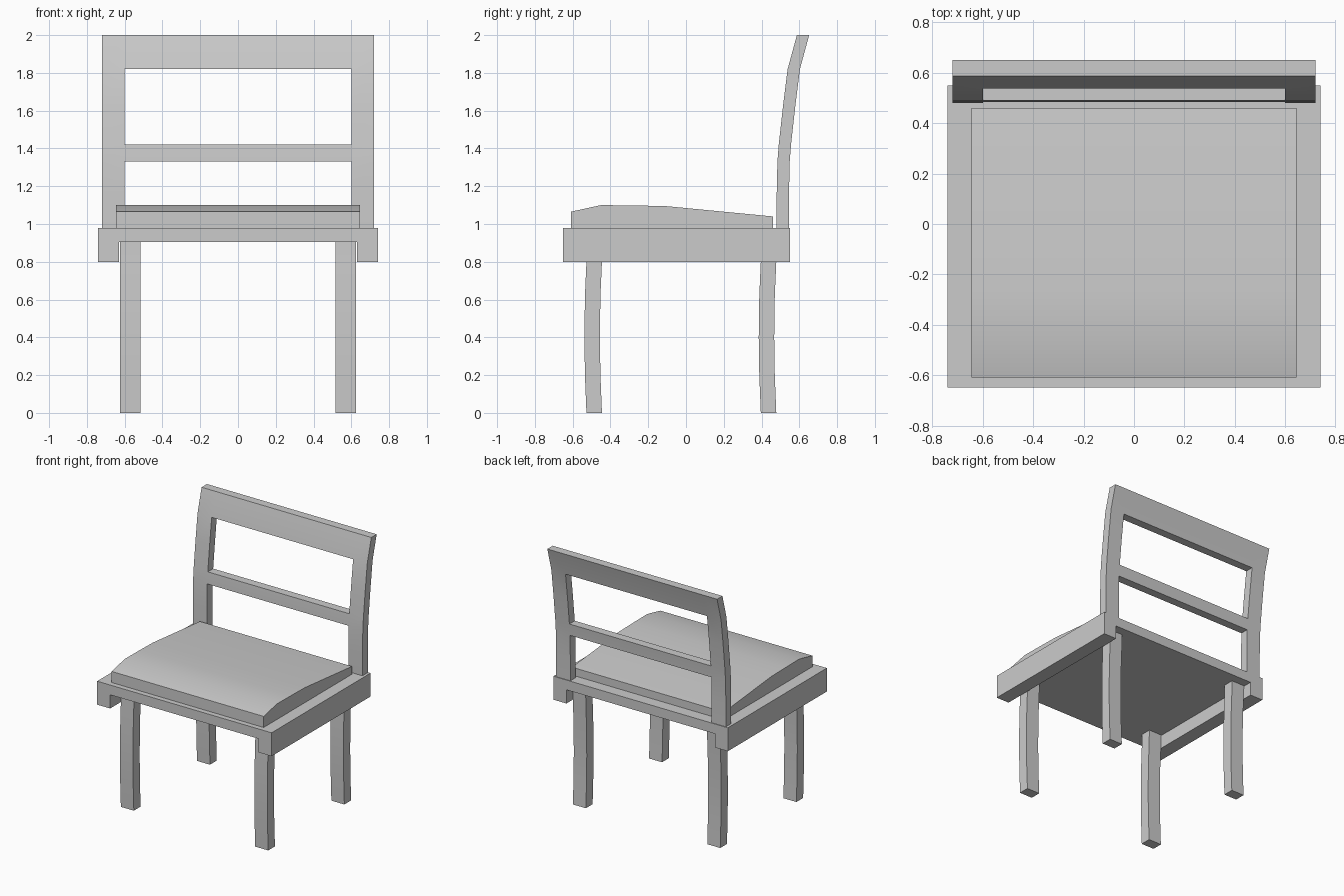
import bpy, bmesh
from mathutils import Vector

if "Cube" in bpy.data.objects:
    bpy.data.objects.remove(bpy.data.objects["Cube"])


def finish(name, bm, angle=0.5):
    """Turn a bmesh into a named object, smooth except at sharp edges."""
    bmesh.ops.recalc_face_normals(bm, faces=bm.faces[:])
    mesh = bpy.data.meshes.new(name)
    bm.to_mesh(mesh)
    bm.free()
    obj = bpy.data.objects.new(name, mesh)
    bpy.context.collection.objects.link(obj)
    bpy.ops.object.select_all(action='DESELECT')
    obj.select_set(True)
    bpy.context.view_layer.objects.active = obj
    bpy.ops.object.shade_smooth_by_angle(angle=angle)
    return obj


def push(bm, faces, offset):
    """Extrude faces into a solid along offset."""
    ret = bmesh.ops.extrude_face_region(bm, geom=faces)
    verts = [g for g in ret['geom'] if isinstance(g, bmesh.types.BMVert)]
    bmesh.ops.translate(bm, verts=verts, vec=offset)


def prism(name, points, offset):
    """Extrude a closed profile of 3D points along offset."""
    bm = bmesh.new()
    face = bm.faces.new([bm.verts.new(p) for p in points])
    push(bm, [face], Vector(offset))
    return finish(name, bm)


# Seat frame: flat board with a deeper rail down each side
half = [(0.74, 0.98), (0.74, 0.80), (0.63, 0.80), (0.63, 0.905)]
section = half + [(-x, z) for x, z in reversed(half)]
prism("seat_frame", [(x, -0.65, z) for x, z in section], (0, 1.20, 0))

# Cushion: padded side profile across the seat
pad = [(-0.61, 0.98), (-0.61, 1.065), (-0.45, 1.10), (-0.28, 1.098),
       (-0.11, 1.095), (0.46, 1.04), (0.46, 0.98)]
prism("cushion", [(-0.645, y, z) for y, z in pad], (1.29, 0, 0))

# Legs: gently bowed forward
bow = [(0.0, 0.0), (-0.008, 0.2), (-0.011, 0.4), (-0.008, 0.62), (0.0, 0.80), (0.003, 0.905)]
for place, y0 in (("front", -0.527), ("back", 0.396)):
    outline = [(y0 + dy, z) for dy, z in bow] + [(y0 + dy + 0.082, z) for dy, z in reversed(bow)]
    for side, x0 in (("left", -0.625), ("right", 0.515)):
        prism(f"{place}_leg_{side}", [(x0, y, z) for y, z in outline], (0.11, 0, 0))

# Backrest: curved panel grid with two openings, given thickness
stations = [(0.48, 0.98), (0.48, 1.15), (0.484, 1.33), (0.491, 1.42),
            (0.513, 1.62), (0.538, 1.82), (0.587, 2.0)]
columns = [-0.72, -0.60, 0.60, 0.72]
open_rows = {0, 1, 3, 4}
bm = bmesh.new()
grid = [[bm.verts.new((x, y, z)) for x in columns] for y, z in stations]
for r in range(len(stations) - 1):
    for c in range(3):
        if not (c == 1 and r in open_rows):
            bm.faces.new((grid[r][c], grid[r][c + 1], grid[r + 1][c + 1], grid[r + 1][c]))
push(bm, bm.faces[:], Vector((0, 0.065, 0)))
finish("backrest", bm)
